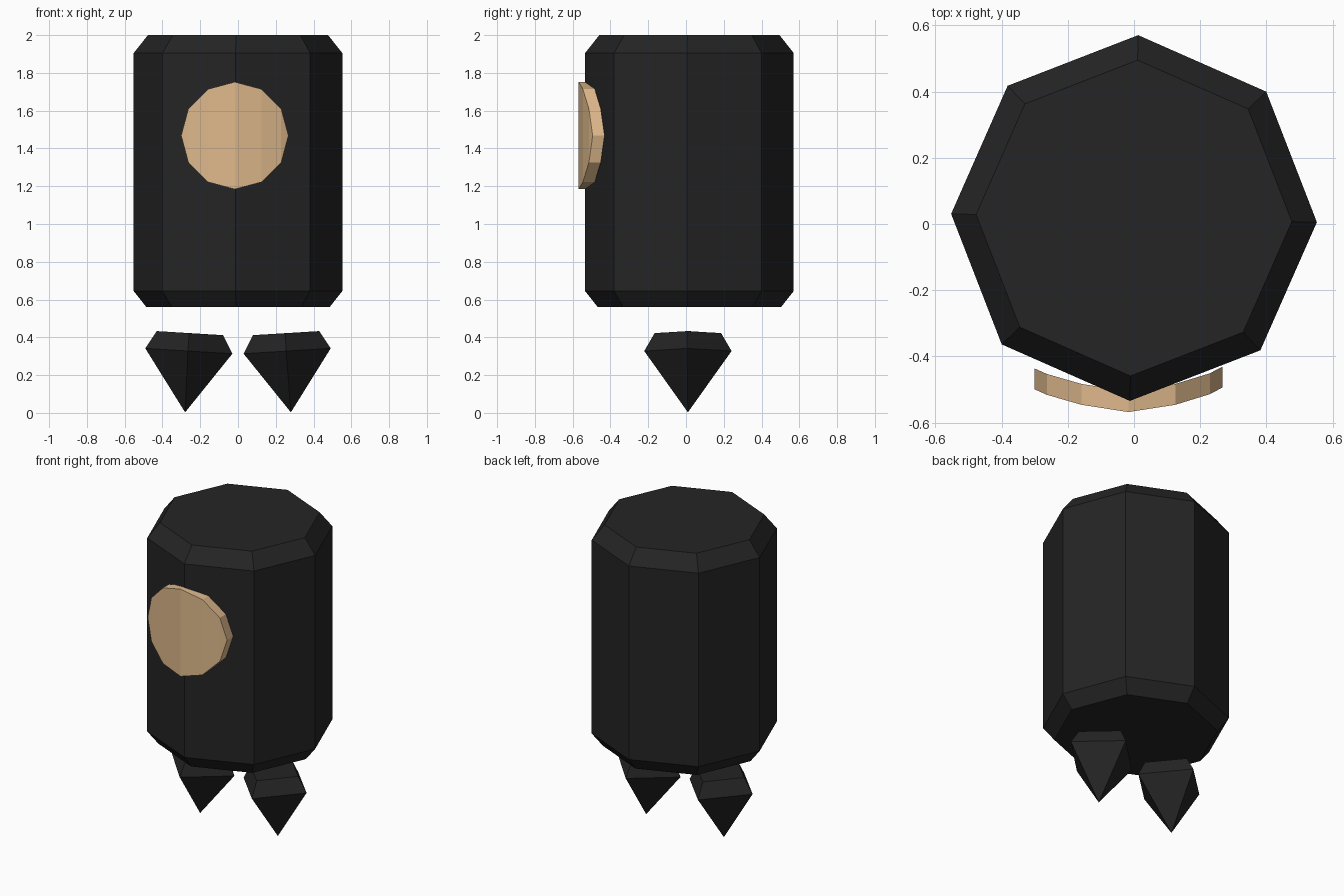
import bpy, bmesh, math
from mathutils import Matrix

if "Cube" in bpy.data.objects:
    bpy.data.objects.remove(bpy.data.objects["Cube"], do_unlink=True)


def material(name, rgb):
    m = bpy.data.materials.new(name)
    m.use_nodes = True
    m.diffuse_color = (*rgb, 1)
    bsdf = next(n for n in m.node_tree.nodes if n.type == 'BSDF_PRINCIPLED')
    bsdf.inputs["Base Color"].default_value = (*rgb, 1)
    bsdf.inputs["Roughness"].default_value = 0.8
    return m


charcoal = material("charcoal", (0.018, 0.018, 0.018))
tan = material("tan", (0.73, 0.48, 0.26))


def finish(name, bm, mat, matrix=Matrix()):
    bm.transform(matrix)
    bmesh.ops.recalc_face_normals(bm, faces=bm.faces)
    mesh = bpy.data.meshes.new(name)
    bm.to_mesh(mesh)
    bm.free()
    mesh.materials.append(mat)
    obj = bpy.data.objects.new(name, mesh)
    bpy.context.collection.objects.link(obj)
    return obj


def lathe(profile, sides, turn=0.0):
    """Faceted solid from (radius, z) rings; a zero radius closes to a point."""
    bm = bmesh.new()
    rings = []
    for r, z in profile:
        n = sides if r > 0 else 1
        rings.append([bm.verts.new((r * math.cos(turn + math.tau * i / sides),
                                    r * math.sin(turn + math.tau * i / sides), z))
                      for i in range(n)])
    for a, b in zip(rings, rings[1:]):
        for i in range(sides):
            j = (i + 1) % sides
            if len(a) == 1:
                bm.faces.new((a[0], b[j], b[i]))
            else:
                bm.faces.new((a[i], a[j], b[j], b[i]))
    for ring in (rings[0], rings[-1]):
        if len(ring) > 2:
            bm.faces.new(ring)
    return bm


# Eight-sided body with chamfered rims
body = lathe([(0.485, 0.56), (0.5525, 0.645), (0.5525, 1.905), (0.477, 2.0)],
             8, math.radians(-1.3))
finish("body", body, charcoal, Matrix.Translation((0, 0.018, 0)))

# Pointed four-sided feet, leaning slightly inward
for side, name in ((1, "left_foot"), (-1, "right_foot")):
    foot = lathe([(0, 0), (0.231, 0.325), (0.176, 0.42)], 4)
    finish(name, foot, charcoal,
           Matrix.Translation((0.28 * side, 0.01, 0.003))
           @ Matrix.Rotation(math.radians(-3.5 * side), 4, 'Y')
           @ Matrix.Rotation(math.radians(-1.3), 4, 'Z'))

# Twelve-sided face plate, bent around the front of the body in vertical strips
R, CX, CZ, THICK = 0.284, -0.017, 1.468, 0.063
front_y = [-0.499, -0.516, -0.546, -0.568, -0.546, -0.514, -0.494]
plate = bmesh.new()
columns = []
for k, y in enumerate(front_y):
    a = math.pi - math.pi * k / 6
    x, h = CX + R * math.cos(a), R * math.sin(a)
    heights = (h, -h) if 0 < k < 6 else (0,)
    columns.append([[plate.verts.new((x, y + d, CZ + z)) for z in heights]
                    for d in (0, THICK)])
for c, d in zip(columns, columns[1:]):
    for layer in (0, 1):
        plate.faces.new(c[layer] + d[layer][::-1])
    for end in (0, -1):
        plate.faces.new((c[0][end], d[0][end], d[1][end], c[1][end]))
finish("face_plate", plate, tan)
